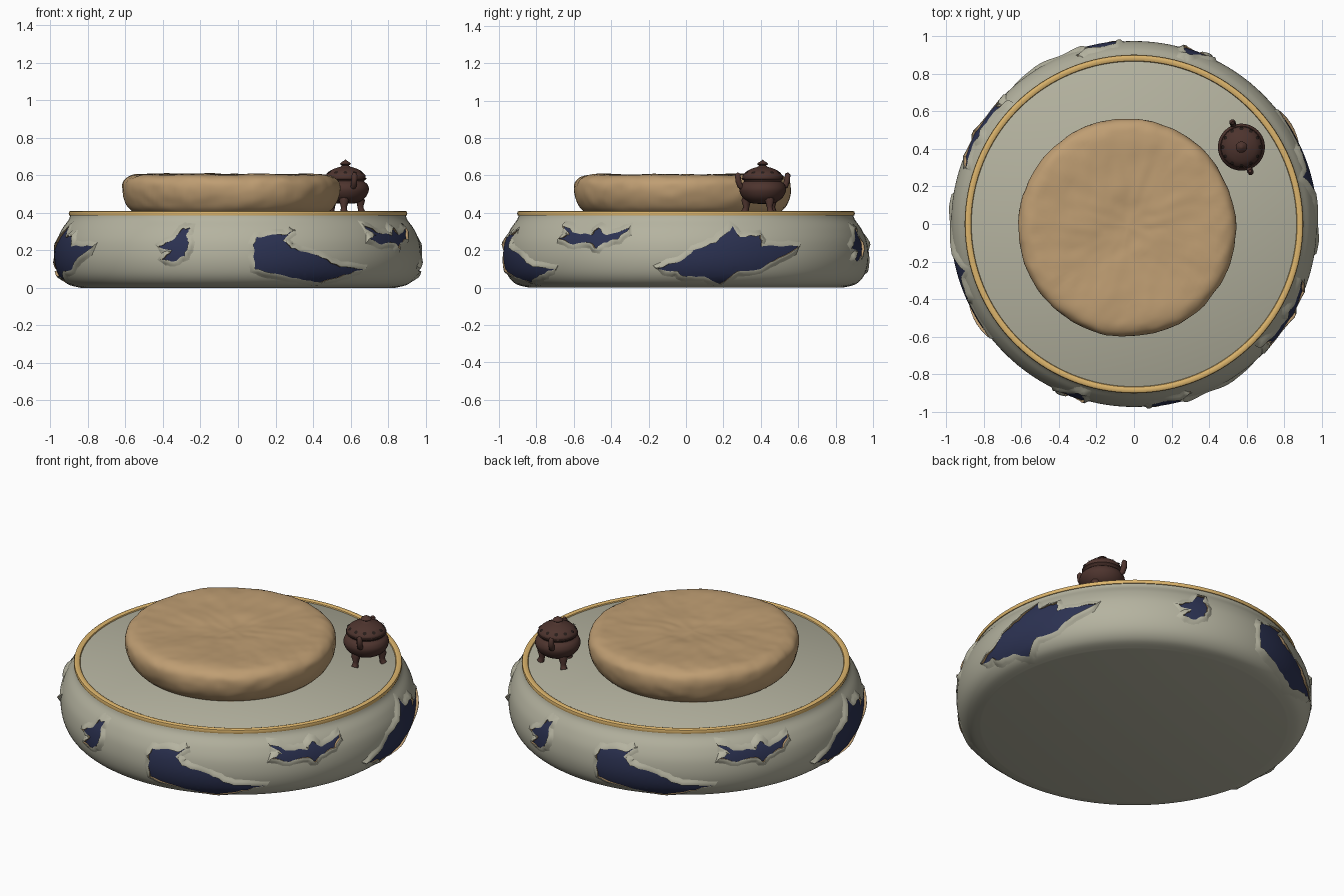
import bpy, bmesh, math, random
from mathutils import Vector, noise

random.seed(4)
if "Cube" in bpy.data.objects:
    bpy.data.objects.remove(bpy.data.objects["Cube"])


def material(name, rgb):
    m = bpy.data.materials.new(name)
    m.use_nodes = True
    m.diffuse_color = (*rgb, 1)
    m.node_tree.nodes["Principled BSDF"].inputs["Base Color"].default_value = (*rgb, 1)
    return m


plaster = material("pale plaster", (.46, .45, .35))
gold = material("gold trim", (.72, .46, .15))
blue = material("deep blue", (.025, .032, .085))
tan = material("tan cushion", (.52, .34, .17))
bronze = material("dark bronze", (.075, .034, .027))
soot = material("soot", (.02, .012, .01))


def finish(name, bm, mats, angle=40):
    bmesh.ops.recalc_face_normals(bm, faces=bm.faces)
    mesh = bpy.data.meshes.new(name)
    bm.to_mesh(mesh)
    bm.free()
    for m in mats:
        mesh.materials.append(m)
    ob = bpy.data.objects.new(name, mesh)
    bpy.context.collection.objects.link(ob)
    bpy.ops.object.select_all(action='DESELECT')
    ob.select_set(True)
    bpy.context.view_layer.objects.active = ob
    bpy.ops.object.shade_smooth_by_angle(angle=math.radians(angle))
    return ob


def smooth_path(pts, steps=5):
    """Catmull-Rom samples through a short list of points."""
    p = [Vector(q) for q in pts]
    p = [p[0]] + p + [p[-1]]
    out = []
    for a, b, c, d in zip(p, p[1:], p[2:], p[3:]):
        for i in range(steps):
            t = i / steps
            out.append(b + (c - a) * t / 2 + (a * 2 - b * 5 + c * 4 - d) * t * t / 2
                       + (b * 3 - a - c * 3 + d) * t ** 3 / 2)
    return out + [p[-1]]


def lathe(name, profile, mats, segments=96, centre=(0, 0), warp=None, angle=40):
    bm = bmesh.new()
    rings = []
    for r, z in profile:
        if r < 1e-4:
            rings.append([bm.verts.new((0, 0, z))] * segments)
        else:
            rings.append([bm.verts.new((r * math.cos(k * math.tau / segments),
                                        r * math.sin(k * math.tau / segments), z))
                          for k in range(segments)])
    for lo, hi in zip(rings, rings[1:]):
        for k in range(segments):
            j = (k + 1) % segments
            quad = list(dict.fromkeys((lo[k], lo[j], hi[j], hi[k])))
            bm.faces.new(quad)
    for v in bm.verts:
        if warp:
            v.co += warp(v.co)
        v.co += Vector((*centre, 0))
    return finish(name, bm, mats, angle)


# Round plinth with bulging wall, flat floor and gold lip
wall = smooth_path([(.84, 0), (.91, .02), (.955, .07), (.975, .15), (.968, .24),
                    (.94, .31), (.905, .36), (.895, .385)])
lathe("plinth_body", [(0, 0)] + wall + [(.87, .4), (0, .4)], [plaster], 128)
lathe("plinth_rim", [(.868, .385), (.9, .385), (.903, .395), (.9, .406), (.893, .41),
                     (.88, .41), (.87, .406), (.866, .398), (.868, .385)], [gold], 128)


def wall_radius(z):
    for a, b in zip(wall, wall[1:]):
        if a.y <= z <= b.y:
            return a.x + (b.x - a.x) * (z - a.y) / max(b.y - a.y, 1e-6)
    return wall[0].x if z < 0 else wall[-1].x


def on_wall(p, lift, turn):
    a = p.x / .97 + turn
    r = wall_radius(p.y) + lift
    return Vector((r * math.cos(a), r * math.sin(a), max(p.y, .002)))


def ragged(outline):
    """Unroll the outline along the wall and break its edges up."""
    pts = [Vector((math.asin(x / .97) * .97, z)) for x, z in outline]
    out = []
    for a, b in zip(pts, pts[1:] + pts[:1]):
        side = Vector((a.y - b.y, b.x - a.x)).normalized()
        out.append(a)
        for t in (.25, .5, .75):
            out.append(a.lerp(b, t) + side * random.uniform(-.006, .006))
    return out


def bare_patch(name, pts, turn):
    # Blue undercoat, cut into a grid so that it bends with the wall
    bm = bmesh.new()
    bm.faces.new([bm.verts.new((p.x, p.y, 0)) for p in pts])
    bmesh.ops.triangulate(bm, faces=bm.faces)
    for axis in (0, 1):
        values = [p[axis] for p in pts]
        at = min(values) + .015
        while at < max(values):
            co, no = Vector((0, 0, 0)), Vector((0, 0, 0))
            co[axis], no[axis] = at, 1
            bmesh.ops.bisect_plane(bm, geom=bm.verts[:] + bm.edges[:] + bm.faces[:],
                                   plane_co=co, plane_no=no)
            at += .02
    for v in bm.verts:
        v.co = on_wall(v.co.xy, .004, turn)
    finish(name + "_undercoat", bm, [blue])
    # Curling plaster lip with a tan broken edge
    bm = bmesh.new()
    rows = []
    n = len(pts)
    for i, p in enumerate(pts):
        along = pts[(i + 1) % n] - pts[i - 1]
        out = Vector((-along.y, along.x)).normalized()
        curl = .011 + .007 * math.sin(i * .55 + n)
        steps = ((0, .001), (0, curl), (.007, curl + .001), (.02, curl * .4), (.035, -.002))
        rows.append([bm.verts.new(on_wall(p + out * d, h, turn)) for d, h in steps])
    for a, b in zip(rows, rows[1:] + rows[:1]):
        for j in range(4):
            face = bm.faces.new((a[j], b[j], b[j + 1], a[j + 1]))
            face.material_index = 1 if j == 0 else 0
    finish(name + "_lip", bm, [plaster, tan], 60)


# Worn patches, each listed clockwise as (across, height), repeated on the far side
front, side = -math.pi / 2, 0
patches = {
    "long_patch": (front, [
        (.08, .23), (.1, .27), (.17, .28), (.25, .28), (.31, .31), (.24, .25), (.28, .21),
        (.36, .19), (.44, .16), (.54, .11), (.68, .1), (.57, .07), (.46, .03), (.33, .05),
        (.17, .08), (.09, .1)]),
    "small_patch": (front, [
        (-.42, .22), (-.34, .26), (-.31, .31), (-.26, .32), (-.28, .28), (-.26, .24),
        (-.28, .17), (-.34, .14), (-.4, .15), (-.35, .2)]),
    "star_patch": (side, [
        (-.68, .33), (-.59, .29), (-.51, .28), (-.48, .32), (-.43, .28), (-.31, .32),
        (-.36, .26), (-.44, .24), (-.47, .21), (-.51, .24), (-.6, .23), (-.68, .26),
        (-.63, .28)]),
    "wide_patch": (side, [
        (-.15, .1), (-.03, .14), (.04, .2), (.16, .24), (.26, .33), (.29, .27), (.4, .28),
        (.4, .22), (.6, .22), (.49, .16), (.4, .1), (.28, .09), (.19, .02), (.1, .06),
        (0, .06), (-.06, .09)]),
}
for name, (turn, outline) in patches.items():
    pts = ragged(outline)
    for label, extra in (("near_", 0), ("far_", math.pi)):
        bare_patch(label + name, pts, turn + extra)


# Soft round cushion with a lumpy skin
def lumps(co):
    return (noise.noise_vector(co * 5) * .008 + noise.noise_vector(co * 18) * .004) \
        * min(1, max(0, (co.z - .4) * 20))


cushion = [(0, .402)] + smooth_path([
    (.52, .402), (.55, .43), (.573, .48), (.58, .53), (.572, .57), (.54, .596), (.48, .606),
    (.35, .603), (.2, .6), (.1, .595), (0, .593)], 4)
lathe("cushion", cushion, [tan], 128, (-.037, -.018), lumps, 60)

# Incense burner: bowl, lid and knob
spot = Vector((.573, .41, 0))
lathe("burner_bowl", smooth_path([(0, .448), (.06, .452), (.105, .48), (.125, .52), (.118, .55),
                                  (.1, .568), (.112, .58)], 4) + [(.112, .586), (0, .586)],
      [bronze], 40, spot.xy)
lid = smooth_path([(.108, .586), (.106, .6), (.085, .622), (.055, .637), (.028, .645)], 4)
lathe("burner_lid", lid + [(.018, .652), (.03, .66), (.024, .668), (.01, .676), (0, .684)],
      [bronze], 40, spot.xy, None, 50)


def tube(name, points, radii, mat, sides=10):
    curve = bpy.data.curves.new(name, 'CURVE')
    curve.dimensions = '3D'
    curve.bevel_depth = 1
    curve.bevel_resolution = sides // 4
    curve.use_fill_caps = True
    line = curve.splines.new('POLY')
    line.points.add(len(points) - 1)
    for p, co, r in zip(line.points, points, radii):
        p.co, p.radius = (*co, 1), r
    curve.materials.append(mat)
    bpy.context.collection.objects.link(bpy.data.objects.new(name, curve))


def around(degrees, r, z):
    a = math.radians(degrees)
    return spot + Vector((r * math.cos(a), r * math.sin(a), z))


# Three curved feet, two upright ears
for i, a in enumerate((25, 145, 265)):
    tube(f"burner_foot_{i + 1}", [around(a, r, z) for r, z in
         ((.075, .485), (.09, .46), (.088, .43), (.093, .412), (.097, .402))],
         (.028, .025, .016, .018, .02), bronze)
for i, a in enumerate((110, 290)):
    tube(f"burner_ear_{i + 1}", [around(a, r, z) for r, z in
         ((.105, .53), (.13, .545), (.138, .57), (.142, .6), (.136, .612))],
         (.014, .016, .017, .016, .009), bronze)

# Dark vent holes around the lid
bm = bmesh.new()
for k in range(12):
    hole = bmesh.ops.create_circle(bm, cap_ends=True, radius=.011, segments=8)["verts"]
    normal = around(k * 30, .62, .78) - spot
    spin = normal.to_track_quat('Z', 'Y')
    for v in hole:
        v.co = spin @ v.co + around(k * 30, .0985, .6155)
finish("lid_vents", bm, [soot])
